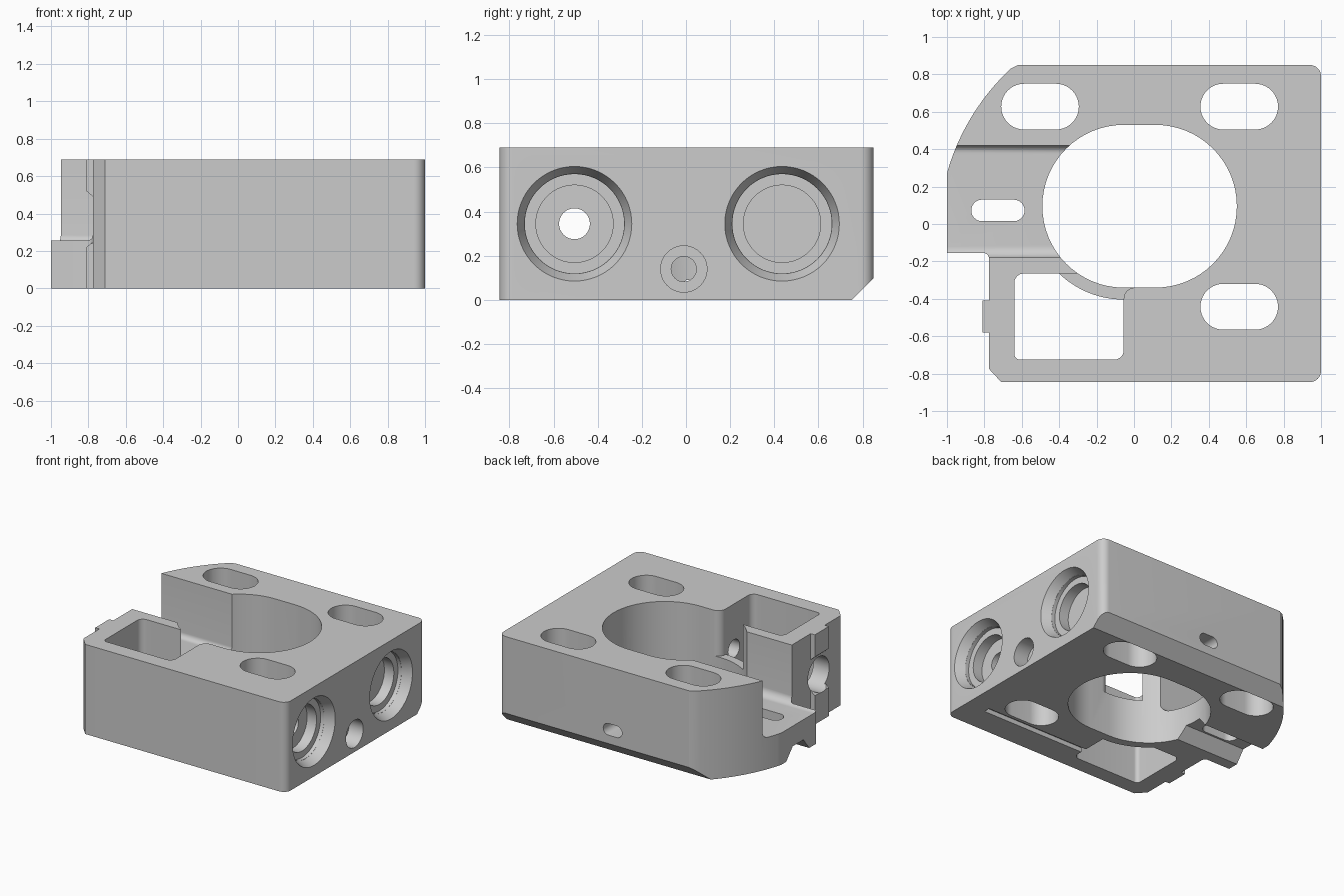
import bpy, bmesh, math
from mathutils import Vector

if "Cube" in bpy.data.objects:
    bpy.data.objects.remove(bpy.data.objects["Cube"])

GREY = (0.604, 0.604, 0.604, 1)
grey = bpy.data.materials.new("machined grey")
grey.use_nodes = True
grey.diffuse_color = GREY
grey.node_tree.nodes["Principled BSDF"].inputs["Base Color"].default_value = GREY

HEIGHT = 0.69


def arc(cx, cy, r, start, end, n=12):
    angles = [math.radians(start + (end - start) * i / n) for i in range(n + 1)]
    return [(cx + r * math.cos(a), cy + r * math.sin(a)) for a in angles]


def circle(cx, cy, r, n=64):
    return arc(cx, cy, r, 0, 360, n)[:-1]


def slot(x0, x1, y0, y1, n=20):
    """Stadium outline that is long in the first axis."""
    r, cy = (y1 - y0) / 2, (y0 + y1) / 2
    return arc(x1 - r, cy, r, -90, 90, n) + arc(x0 + r, cy, r, 90, 270, n)


def rounded(points, n=8):
    """Corners given as (x, y) when sharp or (x, y, radius) when filleted."""
    out = []
    for i, point in enumerate(points):
        p = Vector(point[:2])
        if len(point) == 2:
            out.append(point)
            continue
        r = point[2]
        a = (Vector(points[i - 1][:2]) - p).normalized()
        b = (Vector(points[(i + 1) % len(points)][:2]) - p).normalized()
        half = a.angle(b) / 2
        centre = p + (a + b).normalized() * r / math.sin(half)
        va = p + a * r / math.tan(half) - centre
        vb = p + b * r / math.tan(half) - centre
        turn = math.atan2(va.x * vb.y - va.y * vb.x, va.dot(vb))
        start = math.atan2(va.y, va.x)
        out += arc(centre.x, centre.y, r, math.degrees(start), math.degrees(start + turn), n)
    return out


def prism(name, outline, axis, lo, hi, end_outline=None):
    """Extrude an outline along an axis, optionally lofting to another outline."""
    place = {"X": lambda p, d: (d, p[0], p[1]),
             "Y": lambda p, d: (p[0], d, p[1]),
             "Z": lambda p, d: (p[0], p[1], d)}[axis]
    bm = bmesh.new()
    a = [bm.verts.new(place(p, lo)) for p in outline]
    b = [bm.verts.new(place(p, hi)) for p in (end_outline or outline)]
    bm.faces.new(a)
    bm.faces.new(b)
    for i in range(len(a)):
        j = (i + 1) % len(a)
        bm.faces.new((a[i], a[j], b[j], b[i]))
    bmesh.ops.recalc_face_normals(bm, faces=bm.faces)
    mesh = bpy.data.meshes.new(name)
    bm.to_mesh(mesh)
    bm.free()
    mesh.materials.append(grey)
    ob = bpy.data.objects.new(name, mesh)
    bpy.context.collection.objects.link(ob)
    return ob


def combine(target, other, operation="DIFFERENCE"):
    mod = target.modifiers.new(other.name, "BOOLEAN")
    mod.operation, mod.solver, mod.object = operation, "EXACT", other
    bpy.context.view_layer.objects.active = target
    bpy.ops.object.modifier_apply(modifier=mod.name)
    bpy.data.objects.remove(other)


# Body block with one curved flank and a stepped side
outline = rounded([(-1, -0.155), (-0.775, -0.155, 0.03), (-0.775, -0.775), (-0.71, -0.845),
                   (1, -0.845, 0.06), (1, 0.85, 0.06), (-0.62, 0.85)])
outline += arc(0.166, -0.056, 1.211, 133, 164.4, 20)
body = prism("housing_body", outline, "Z", 0, HEIGHT)

# Clip ridges on the stepped side
for name, z_end, z_in, z_out in (("upper_ridge", HEIGHT, 0.49, 0.52), ("lower_ridge", 0, 0.25, 0.22)):
    ridge = prism(name, [(-0.76, z_end), (-0.81, z_end), (-0.81, z_out), (-0.775, z_in), (-0.76, z_in)],
                  "Y", -0.58, -0.41)
    combine(body, ridge, "UNION")


def cut(*args):
    combine(body, prism(*args))


# Central opening and vertical slots
cut("central_opening", slot(-0.49, 0.55, -0.34, 0.53, 32), "Z", -0.1, 0.8)
for x0, x1, y0, y1 in ((-0.71, -0.295, 0.505, 0.75), (0.355, 0.77, 0.505, 0.75),
                       (0.355, 0.77, -0.565, -0.32), (-0.87, -0.585, 0.015, 0.13)):
    cut("slot", slot(x0, x1, y0, y1), "Z", -0.1, 0.8)

# Open channel with filleted floor
channel = rounded([(-0.18, 0.8), (-0.18, 0.245, 0.06), (0.42, 0.245, 0.04), (0.42, 0.8)])
cut("channel", channel, "X", -1.2, -0.2)

# Side pocket, with a low curved wall left towards the central opening
corners = [(-0.64, -0.265, 0.05), (-0.64, -0.725, 0.03), (-0.055, -0.725, 0.05)]
cut("pocket_bottom", rounded(corners + arc(-0.055, 0.095, 0.499, 270, 226.2, 16)), "Z", -0.1, 0.4)
high = rounded(corners + arc(0.005, -0.4, 0.06, 180, 90, 8) + [(0.005, -0.265)])
cut("pocket_top", high, "Z", 0.34, 0.8)

# Stepped bores in the end face
for y in (-0.505, 0.435):
    cut("bore_mouth", circle(y, 0.345, 0.226), "X", 0.93, 1.001, circle(y, 0.345, 0.26))
    cut("bore_step", circle(y, 0.345, 0.225), "X", 0.9, 0.95)
    cut("bore_end", circle(y, 0.345, 0.175), "X", 0.82, 0.92)

# Through passage along the front bore, wider in the pocket's outer wall
cut("passage", circle(-0.505, 0.345, 0.07, 32), "X", -0.3, 0.9)
cut("passage_exit", circle(-0.505, 0.345, 0.13, 40), "X", -0.9, -0.5)

# Small counterbored hole and back port
cut("screw_head", circle(-0.01, 0.14, 0.105, 40), "X", 0.88, 1.1)
cut("screw_hole", circle(-0.01, 0.14, 0.057, 32), "X", 0.3, 0.95)
cut("back_port", slot(-0.05, 0.11, 0.165, 0.255, 12), "Y", 0.4, 1)

# Underside: edge bevel, groove below the channel, thin wiring groove
cut("edge_bevel", [(0.74, -0.01), (0.86, -0.01), (0.86, 0.11)], "X", -1.2, 1.2)
cut("side_groove", [(0.22, -0.01), (0.21, 0), (0.13, 0.09), (0, 0.09), (-0.07, 0), (-0.08, -0.01)],
    "X", -1.2, -0.3)
cut("wire_groove", [(-0.1, -0.64), (0.83, -0.64), (0.83, -0.59), (-0.1, -0.59)], "Z", -0.1, 0.035)

# Smooth round walls, keep machined edges crisp
bpy.ops.object.select_all(action="DESELECT")
body.select_set(True)
bpy.context.view_layer.objects.active = body
bpy.ops.object.shade_smooth_by_angle(angle=math.radians(25))
